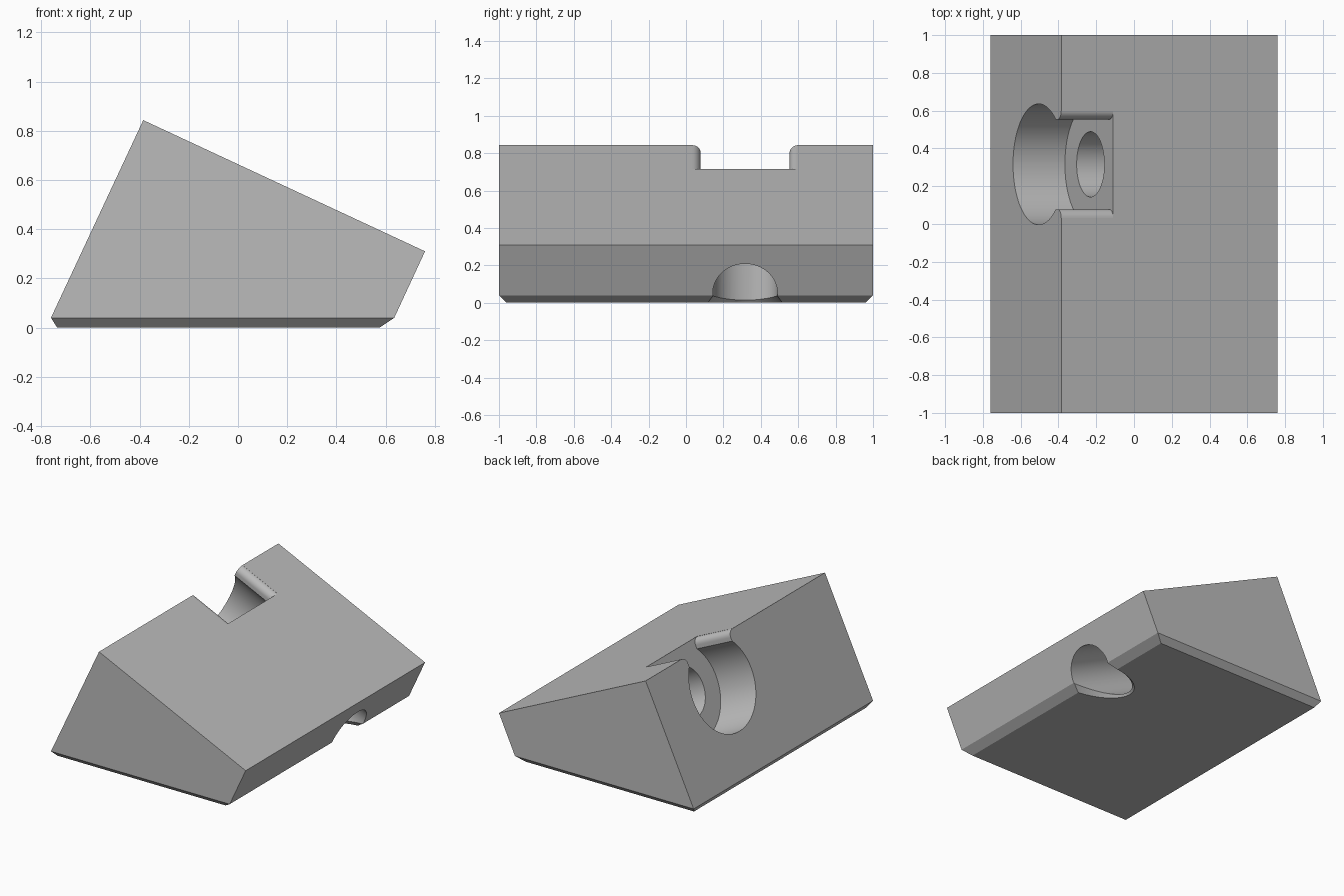
import bpy, bmesh, math
from mathutils import Matrix, Vector

if "Cube" in bpy.data.objects:
    bpy.data.objects.remove(bpy.data.objects["Cube"])

grey = bpy.data.materials.new("plain grey")
grey.diffuse_color = (0.5, 0.5, 0.5, 1)
grey.use_nodes = True
grey.node_tree.nodes["Principled BSDF"].inputs["Base Color"].default_value = grey.diffuse_color


def make_object(name, bm):
    bmesh.ops.recalc_face_normals(bm, faces=bm.faces)
    mesh = bpy.data.meshes.new(name)
    bm.to_mesh(mesh)
    bm.free()
    mesh.materials.append(grey)
    ob = bpy.data.objects.new(name, mesh)
    bpy.context.collection.objects.link(ob)
    return ob


def loft(name, ring_a, ring_b):
    """Closed solid between two rings with the same number of points."""
    bm = bmesh.new()
    a = [bm.verts.new(p) for p in ring_a]
    b = [bm.verts.new(p) for p in ring_b]
    n = len(a)
    for i in range(n):
        j = (i + 1) % n
        bm.faces.new((a[i], a[j], b[j], b[i]))
    bm.faces.new(a[::-1])
    bm.faces.new(b)
    return make_object(name, bm)


def arc(cx, cy, rx, ry, start, end, steps):
    return [(cx + rx * math.cos(start + (end - start) * i / steps),
             cy + ry * math.sin(start + (end - start) * i / steps))
            for i in range(steps + 1)]


# Wedge body with a chamfered foot
profile = [(-0.76, 0.04, 1), (-0.385, 0.843, 1), (0.76, 0.31, 1),
           (0.635, 0.04, 1), (0.575, 0, 0.96), (-0.735, 0, 0.96)]
bm = bmesh.new()
front, back = [[bm.verts.new((x, s * y, z)) for x, z, y in profile] for s in (-1, 1)]
for i in range(6):
    j = (i + 1) % 6
    bm.faces.new((front[i], front[j], back[j], back[i]))
for side in (front, back):
    bm.faces.new(side[:4])
    bm.faces.new((side[0], side[3], side[4], side[5]))
body = make_object("wedge_body", bm)

# Tilted frame of the bore: across, up the steep face, into the body
YC = 0.316
up = Vector((0.375, 0, 0.803)).normalized()
inward = Vector((up.z, 0, -up.x))
frame = Matrix((Vector((0, 1, 0)), up, inward)).transposed()
centre = Vector((-0.505, YC, 0.586))


def extrude_tilted(name, points, start, end):
    rings = [[centre + frame @ Vector((a, b, d)) for a, b in points]
             for d in (start, end)]
    return loft(name, *rings)


# Counterbore joined to a slot with rounded upper lips
R, HALF, LIP, TOP, DEPTH = 0.32, 0.238, 0.045, 0.283, 0.303
a0 = math.acos(HALF / R)
lip = arc(HALF + LIP, TOP - LIP, LIP, LIP, math.pi, math.pi / 2, 10)
outline = arc(0, 0, R, R, math.pi - a0, 2 * math.pi + a0, 72)
outline += lip + [(HALF + LIP, 0.5), (-HALF - LIP, 0.5)]
outline += [(-a, b) for a, b in reversed(lip)]
counterbore = extrude_tilted("counterbore_cutter", outline, -0.4, DEPTH)

# Narrow hole running right through
circle = arc(0, 0, 0.173, 0.173, 0, 2 * math.pi, 64)[:-1]
hole = extrude_tilted("hole_cutter", circle, DEPTH - 0.1, 2.0)

# Flared chamfer where the hole breaks out of the underside
rings = [[(x, y, z) for x, y in arc(0.664, YC, rx, ry, 0, 2 * math.pi, 64)[:-1]]
         for rx, ry, z in ((0.381, 0.2225, -0.02), (0.33, 0.17, 0.04))]
flare = loft("flare_cutter", *rings)

# Cut the openings
bpy.context.view_layer.objects.active = body
for cutter in (counterbore, hole, flare):
    cutter.hide_render = True
    mod = body.modifiers.new(cutter.name, 'BOOLEAN')
    mod.operation = 'DIFFERENCE'
    mod.solver = 'EXACT'
    mod.object = cutter
    bpy.ops.object.modifier_apply(modifier=mod.name)
    bpy.data.objects.remove(cutter)

bpy.ops.object.select_all(action='DESELECT')
body.select_set(True)
bpy.ops.object.shade_smooth_by_angle(angle=math.radians(25))
